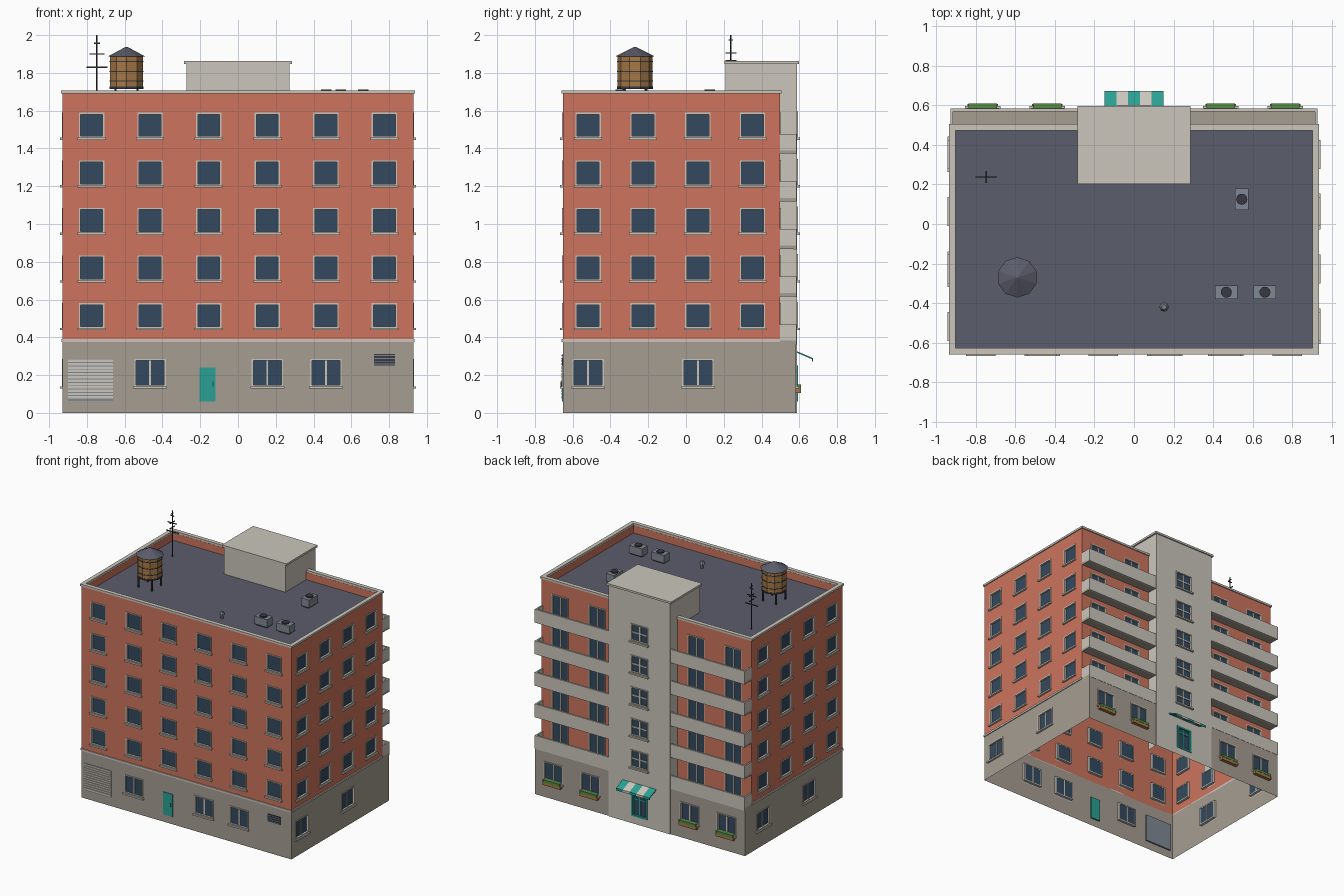
import bpy, bmesh
from mathutils import Matrix, Vector

if "Cube" in bpy.data.objects:
    bpy.data.objects.remove(bpy.data.objects["Cube"])


def lin(c):
    return tuple(((v / 255 + 0.055) / 1.055) ** 2.4 for v in c) + (1.0,)


COLORS = {
    "brick": (205, 116, 93), "concrete": (203, 198, 188), "base_stone": (166, 158, 146),
    "glass": (52, 73, 94), "teal": (42, 160, 147), "roof_grey": (91, 93, 107),
    "metal": (128, 137, 147), "wood": (165, 120, 70), "leaf_green": (82, 140, 66),
    "dark_iron": (56, 58, 66)}
NAMES = list(COLORS)
MATS = []
for n in NAMES:
    m = bpy.data.materials.new(n)
    m.diffuse_color = lin(COLORS[n])
    m.use_nodes = True
    m.node_tree.nodes["Principled BSDF"].inputs["Base Color"].default_value = m.diffuse_color
    MATS.append(m)


class Part:
    """Collects boxes and cylinders into one named object."""

    def __init__(self, name, frame=lambda u, d, z: (u, d, z)):
        self.name, self.T, self.bm = name, frame, bmesh.new()

    def box(self, u, d, z, mat):
        v = [self.bm.verts.new(self.T(a, b, c)) for a in u for b in d for c in z]
        fs = [self.bm.faces.new([v[i] for i in q]) for q in
              ((0, 1, 3, 2), (4, 6, 7, 5), (0, 4, 5, 1), (2, 3, 7, 6), (0, 2, 6, 4), (1, 5, 7, 3))]
        for f in fs:
            f.material_index = NAMES.index(mat)
        bmesh.ops.recalc_face_normals(self.bm, faces=fs)
        return fs

    def cyl(self, x, y, z0, z1, r, mat, r2=None, n=10):
        old = set(self.bm.faces)
        bmesh.ops.create_cone(self.bm, cap_ends=True, segments=n, radius1=r,
                              radius2=r if r2 is None else r2, depth=z1 - z0,
                              matrix=Matrix.Translation((x, y, (z0 + z1) / 2)))
        for f in set(self.bm.faces) - old:
            f.material_index = NAMES.index(mat)

    def panel(self, u, z, holes, mat):
        """Flat wall with rectangular openings."""
        us = sorted(set(round(a, 4) for a in list(u) + [e for h in holes for e in h[:2]]))
        zs = sorted(set(round(a, 4) for a in list(z) + [e for h in holes for e in h[2:]]))
        grid = {(a, c): self.bm.verts.new(self.T(a, 0, c)) for a in us for c in zs}
        out = Vector(self.T(0, 1, 0)) - Vector(self.T(0, 0, 0))
        for a, b in zip(us, us[1:]):
            for c, e in zip(zs, zs[1:]):
                mu, mz = (a + b) / 2, (c + e) / 2
                if any(h[0] < mu < h[1] and h[2] < mz < h[3] for h in holes):
                    continue
                f = self.bm.faces.new([grid[a, c], grid[b, c], grid[b, e], grid[a, e]])
                f.normal_update()
                if f.normal.dot(out) < 0:
                    f.normal_flip()
                f.material_index = NAMES.index(mat)

    def window(self, h, bars_u=(), bars_z=(), frame="concrete", sill=True, t=0.009):
        a, b, c, e = h
        dep = (-0.02, 0.005)
        self.box((a + t, b - t), (-0.018, -0.01), (c + t, e - t), "glass")
        for u in ((a, a + t), (b - t, b)):
            self.box(u, dep, (c, e), frame)
        for z in ((c, c + t), (e - t, e)):
            self.box((a + t, b - t), dep, z, frame)
        for m in bars_u:
            self.box((m - .005, m + .005), (-.019, -.004), (c + t, e - t), frame)
        for m in bars_z:
            self.box((a + t, b - t), (-.019, -.005), (m - .005, m + .005), frame)
        if sill:
            self.box((a - .007, b + .007), (0.0, 0.015), (c - .01, c + .002), frame)

    def done(self):
        me = bpy.data.meshes.new(self.name)
        used = sorted({f.material_index for f in self.bm.faces})
        for f in self.bm.faces:
            f.material_index = used.index(f.material_index)
        self.bm.to_mesh(me)
        self.bm.free()
        for i in used:
            me.materials.append(MATS[i])
        bpy.context.collection.objects.link(bpy.data.objects.new(self.name, me))


W, YF, YB, YG, YT = 0.928, -0.652, 0.497, 0.582, 0.588
G, TOP, ROOF = 0.382, 1.692, 1.63
FLOORS = [G + 0.252 * i for i in range(5)]
front = lambda u, d, z: (u, YF - d, z)
right = lambda u, d, z: (W + d, u, z)
left = lambda u, d, z: (-W - d, u, z)
back = lambda y: (lambda u, d, z: (u, y + d, z))
upper = lambda u: [(u - .067, u + .067, f + .066, f + .199) for f in FLOORS]
ground = lambda u: (u - .083, u + .083, .138, .286)
XS = [-.775, -.465, -.155, .155, .465, .775]
YS = [-.518, -.228, .063, .352]

# Front and side facades
shutter, vent, door = (-.9, -.662, .064, .286), (.72, .83, .25, .313), (-.203, -.119, .06, .24)
for name, T, cols, ug, ub, low, extra in (
        ("front", front, XS, (-W, W), (-W, W), (XS[1], XS[3], XS[4]), [shutter, vent, door]),
        ("right", right, YS, (YF, YG), (YF, YB), (YS[0], YS[2]), []),
        ("left", left, YS, (YF, YG), (YF, YB), (YS[1], YS[3]), [])):
    ups = [h for c in cols for h in upper(c)]
    lows = [ground(c) for c in low]
    p = Part(name + "_wall", T)
    p.panel(ub, (G, TOP), ups, "brick")
    p.panel(ug, (0, G), lows + extra, "base_stone")
    p.box(ub, (0, .007), (.376, .391), "concrete")
    p.done()
    p = Part(name + "_windows", T)
    for h in ups:
        p.window(h)
    for h in lows:
        p.window(h, bars_u=((h[0] + h[1]) / 2,))
    p.done()

# Service door, roller shutter and vent grille
p = Part("service_door", front)
p.box(door[:2], (-.012, .005), door[2:], "teal")
p.box((-.136, -.13), (.005, .012), (.14, .165), "dark_iron")
p.done()
p = Part("roller_shutter", front)
p.box(shutter[:2], (-.012, 0), shutter[2:], "metal")
for i in range(12):
    z = .076 + i * .0175
    p.box(shutter[:2], (0, .007), (z, z + .013), "concrete")
p.done()
p = Part("vent_grille", front)
p.box(vent[:2], (-.01, .002), vent[2:], "dark_iron")
for i in range(4):
    p.box(vent[:2], (.002, .006), (.256 + i * .015, .261 + i * .015), "metal")
p.done()

# Back facade with balcony doors
BX = [-.765, -.438, .438, .765]
bdoors = [(x - .075, x + .075, f + .005, f + .2) for x in BX for f in FLOORS]
p = Part("back_wall", back(YB))
p.panel((-W, W), (G, TOP), bdoors, "brick")
p.done()
p = Part("balcony_doors", back(YB))
for h in bdoors:
    p.window(h, bars_u=((h[0] + h[1]) / 2,), sill=False)
p.done()
p = Part("back_base_wall", back(YG))
p.panel((-W, W), (0, G), [ground(x) for x in BX] + [(-.27, .27, 0, G)], "base_stone")
p.done()
p = Part("back_base_windows", back(YG))
for x in BX:
    p.window(ground(x), bars_u=(x,))
p.done()

# Planters
p = Part("planters", back(YG))
for x in BX:
    p.box((x - .077, x + .077), (0, .026), (.106, .13), "wood")
    p.box((x - .072, x + .072), (.002, .028), (.13, .15), "leaf_green")
p.done()

# Balconies
p = Part("balconies")
for s in (-1, 1):
    a, b = sorted((s * .27, s * W))
    e = sorted((s * (W - .012), s * W))
    for f in FLOORS:
        p.box((a, b), (YB, YG), (f - .018, f), "base_stone")
        p.box((a, b), (YG - .012, YG + .002), (f - .02, f + .087), "concrete")
        p.box(e, (YB, YG - .012), (f - .018, f + .087), "concrete")
p.done()

# Stair tower
TX = .272
tw = [(-.077, .077, f + .066, f + .206) for f in FLOORS]
entry = (-.07, .07, .06, .25)
p = Part("stair_tower", back(YT))
p.panel((-TX, TX), (0, 1.846), tw + [entry], "concrete")
for s in (-1, 1):
    p.T = lambda u, d, z, s=s: (s * (TX + d), u, z)
    p.panel((YB, YT), (0, ROOF), [], "concrete")
    p.panel((.21, YT), (ROOF, 1.846), [], "concrete")
p.T = lambda u, d, z: (u, .21 - d, z)
p.panel((-TX, TX), (ROOF, 1.846), [], "concrete")
p.done()
p = Part("tower_cap")
p.box((-.285, .285), (.203, .597), (1.846, 1.862), "concrete")
p.done()
p = Part("tower_windows", back(YT))
for h in tw:
    p.window(h, bars_u=(0,), bars_z=((h[2] + h[3]) / 2,))
p.done()
p = Part("entrance_door", back(YT))
p.window(entry, bars_u=(0,), bars_z=(.2,), frame="teal", sill=False, t=.014)
p.done()

# Striped awning
p = Part("awning", back(YT))
for i in range(5):
    a, mat = -.148 + i * .0592, ("teal", "concrete")[i % 2]
    fs = p.box((a, a + .0592), (0, .084), (.318, .326), mat)
    for v in {v for f in fs for v in f.verts}:
        if v.co.y > YT + .05:
            v.co.z -= .036
    p.box((a, a + .0592), (.08, .084), (.272, .284), mat)
p.done()

# Roof, parapet lining and coping
p = Part("roof_deck")
p.box((-.92, .92), (-.645, .49), (1.615, ROOF), "roof_grey")
p.done()
for name, z, o, i, mat in (("parapet_lining", (ROOF, 1.69), -.002, .025, "brick"),
                           ("parapet_coping", (1.69, 1.706), .008, .024, "concrete")):
    p = Part(name)
    for s in (-1, 1):
        p.box(sorted((s * (W + o), s * (W - i))), (YF - o, YB + o), z, mat)
    p.box((-W + i, W - i), (YF - o, YF + i), z, mat)
    p.box((-W + i, W - i), (YB - i, YB + o), z, mat)
    p.done()

# Water tank
tx, ty = -.59, -.27
p = Part("water_tank")
for sx in (-1, 1):
    for sy in (-1, 1):
        p.cyl(tx + sx * .058, ty + sy * .058, ROOF, 1.72, .007, "dark_iron", n=6)
p.cyl(tx, ty, 1.716, 1.728, .095, "dark_iron")
p.cyl(tx, ty, 1.728, 1.89, .092, "wood")
for z in (1.757, 1.808, 1.86):
    p.cyl(tx, ty, z - .003, z + .003, .0945, "dark_iron")
p.cyl(tx, ty, 1.888, 1.938, .102, "roof_grey", r2=.004)
p.done()

# Antenna
ax, ay = -.747, .238
p = Part("antenna")
p.cyl(ax, ay, ROOF, 2.0, .004, "dark_iron", n=6)
for z, w, d in ((1.83, .055, .003), (1.9, .04, .003), (1.957, .016, .003),
                (1.865, .003, .03), (1.905, .003, .03), (1.975, .003, .012)):
    p.box((ax - w, ax + w), (ay - d, ay + d), (z - .003, z + .003), "dark_iron")
p.done()

# Rooftop cooling units and pipe
p = Part("cooling_units")
for x, y, w, d in ((.545, .125, .035, .055), (.467, -.345, .057, .035), (.662, -.345, .057, .035)):
    p.box((x - w, x + w), (y - d, y + d), (ROOF + .01, 1.702), "metal")
    p.box((x - w + .01, x + w - .01), (y - d + .01, y + d - .01), (ROOF, ROOF + .01), "dark_iron")
    p.cyl(x, y, 1.702, 1.711, .028, "dark_iron", n=12)
p.done()
p = Part("vent_pipe")
p.cyl(.152, -.42, ROOF, 1.67, .012, "metal", n=8)
p.cyl(.152, -.42, 1.665, 1.685, .024, "metal", r2=.012, n=8)
p.done()
